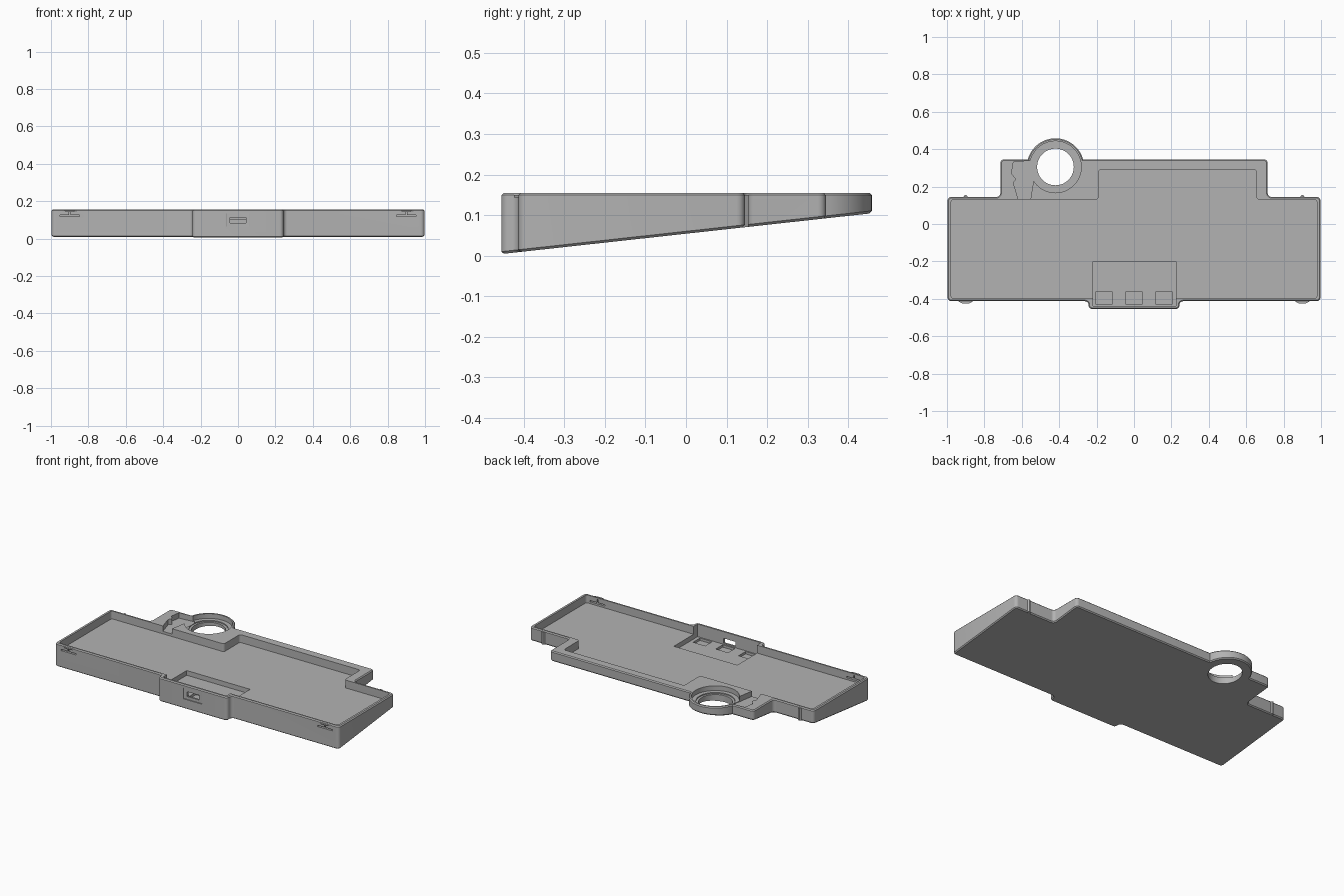
import bpy, bmesh, math
from mathutils import Vector

cube = bpy.data.objects.get("Cube")
if cube:
    bpy.data.objects.remove(cube, do_unlink=True)

grey = bpy.data.materials.new("matte grey")
grey.use_nodes = True
colour = (0.45, 0.45, 0.45, 1)
grey.diffuse_color = colour
grey.node_tree.nodes["Principled BSDF"].inputs["Base Color"].default_value = colour

TOP, FLOOR = 0.155, 0.105
RING_X, RING_Y, RING_R = -0.42, 0.305, 0.153


def base(y):
    """Height of the sloped underside."""
    return 0.004 + (y + 0.455) * 0.11


def arc(radius, start, end, n):
    angles = [math.radians(start + (end - start) * i / n) for i in range(n + 1)]
    return [(RING_X + radius * math.cos(a), RING_Y + radius * math.sin(a)) for a in angles]


def circle(radius):
    return arc(radius, 0, 360, 64)[:-1]


def rect(x0, x1, y0, y1):
    return [(x0, y0), (x1, y0), (x1, y1), (x0, y1)]


def rounded(pts, r, steps=5):
    """Round the sharp corners between long edges of a closed outline."""
    out = []
    for i, p in enumerate(pts):
        p = Vector(p)
        a, b = Vector(pts[i - 1]) - p, Vector(pts[(i + 1) % len(pts)]) - p
        if min(a.length, b.length) < 2 * r:
            out.append(tuple(p))
            continue
        a, b = a.normalized() * r, b.normalized() * r
        for k in range(steps + 1):
            t = math.pi / 2 * k / steps
            out.append(tuple(p + a * (1 - math.sin(t)) + b * (1 - math.cos(t))))
    return out


def prism(name, pts, z0, z1, chamfer=0):
    """Closed upright prism; without z0 its underside follows the slope."""
    bm = bmesh.new()
    low = [bm.verts.new((x, y, base(y) if z0 is None else z0)) for x, y in pts]
    high = [bm.verts.new((x, y, z1)) for x, y in pts]
    bm.faces.new(low)
    bm.faces.new(high)
    for i in range(len(pts)):
        bm.faces.new((low[i - 1], low[i], high[i], high[i - 1]))
    bmesh.ops.recalc_face_normals(bm, faces=bm.faces)
    if chamfer:
        rims = [e for e in bm.edges if any(abs(f.normal.z) > 0.9 for f in e.link_faces)]
        bmesh.ops.bevel(bm, geom=rims, offset=chamfer, segments=1, affect='EDGES')
    me = bpy.data.meshes.new(name)
    bm.to_mesh(me)
    bm.free()
    me.materials.append(grey)
    ob = bpy.data.objects.new(name, me)
    bpy.context.collection.objects.link(ob)
    return ob


def cut(body, pts, z0, z1=0.3):
    cutter = prism("cutter", pts, z0, z1)
    cutter.hide_render = True
    mod = body.modifiers.new("cut", 'BOOLEAN')
    mod.operation, mod.solver, mod.object = 'DIFFERENCE', 'EXACT', cutter
    bpy.context.view_layer.update()
    graph = bpy.context.evaluated_depsgraph_get()
    me = bpy.data.meshes.new_from_object(body.evaluated_get(graph))
    body.modifiers.clear()
    if len(me.polygons):
        body.data = me
    bpy.data.objects.remove(cutter, do_unlink=True)


# Sloped shell with front tab, rear extension and round collar
half = [(0.243, -0.455), (0.243, -0.413), (0.997, -0.413), (0.997, 0.145), (0.715, 0.145), (0.715, 0.345)]
lean = math.degrees(math.asin((0.345 - RING_Y) / RING_R))
outline = half + arc(RING_R, lean, 180 - lean, 32) + [(-x, y) for x, y in reversed(half)]
tray = prism("tray", rounded(outline, 0.02), None, TOP, chamfer=0.006)

# Main recess, including its rear part, and the connector bay
recess = rect(-0.978, 0.978, -0.398, 0.13)[:3]
recess += [(0.655, 0.13), (0.655, 0.29), (-0.19, 0.29), (-0.19, 0.13), (-0.978, 0.13)]
cut(tray, rounded(recess, 0.015), FLOOR)
cut(tray, rect(-0.22, 0.225, -0.438, -0.2), 0.075)
for x in (-0.16, 0.0, 0.16):
    cut(tray, rect(x - 0.043, x + 0.043, -0.43, -0.36), 0.06)

# Collar seat, through hole and the channel beside it
cut(tray, circle(0.138), 0.125)
cut(tray, circle(0.112), 0.118)
cut(tray, circle(0.098), -0.3)
cut(tray, [(-0.645, 0.33), (-0.655, 0.27), (-0.63, 0.24), (-0.645, 0.22), (-0.615, 0.12),
           (-0.555, 0.12), (-0.54, 0.215), (-0.525, 0.3), (-0.54, 0.34)], 0.121)

# Port: shallow surround and through slot
cut(tray, rounded(rect(-0.065, 0.065, -0.5, -0.449), 0.005), 0.065, 0.135)
cut(tray, rect(-0.042, 0.042, -0.5, -0.42), 0.083, 0.113)

# Snap clips on the front wall and guide ribs on the rear wings
for x in (-0.9, 0.9):
    cut(tray, rect(x - 0.052, x + 0.052, -0.5, -0.39), 0.117, 0.125)
    cut(tray, rect(x - 0.004, x + 0.004, -0.5, -0.39), 0.12, 0.145)
    clip = [(x - 0.045, -0.41), (x - 0.02, -0.424), (x + 0.02, -0.424), (x + 0.045, -0.41)]
    prism("front_clip", clip, 0.143, 0.15)
    rib = [(x - 0.014, 0.14), (x + 0.014, 0.14), (x + 0.005, 0.154), (x - 0.005, 0.154)]
    prism("rear_rib", rib, None, TOP - 0.005)

# Crisp edges with smooth rounded corners
bpy.ops.object.select_all(action='DESELECT')
tray.select_set(True)
bpy.context.view_layer.objects.active = tray
bpy.ops.object.shade_smooth_by_angle(angle=math.radians(25))
